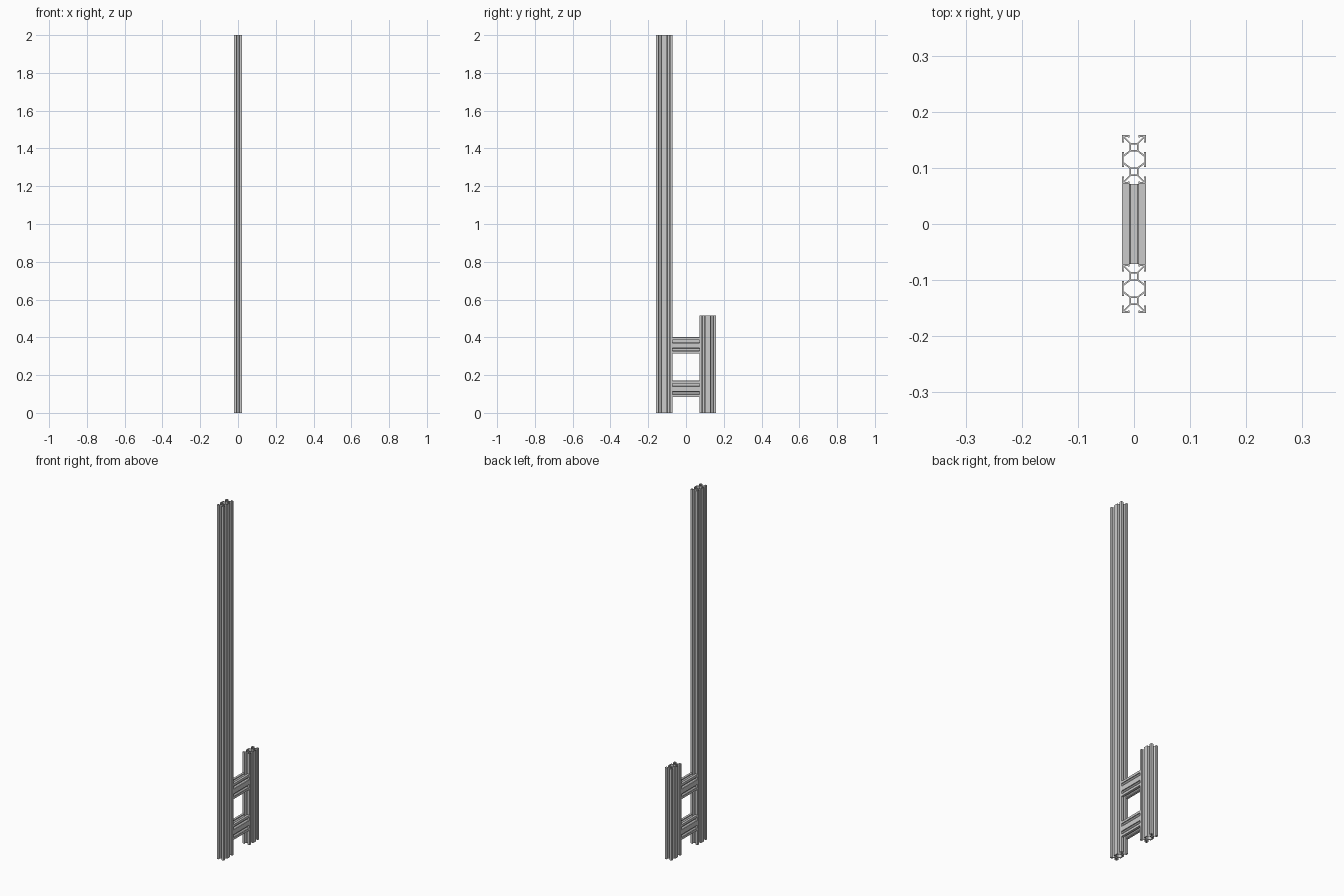
import bpy, bmesh
from mathutils import Matrix

if "Cube" in bpy.data.objects:
    bpy.data.objects.remove(bpy.data.objects["Cube"])

U = 0.0435 / 40          # profile unit: the section is 40 x 80 units

# One quarter of the double T-slot section, from end slot floor to side wall
CORNER = [(5.5, 27), (15.5, 37), (10, 37), (10, 36), (7.5, 36), (7.5, 40)]
ROUND = [(18.5, 40), (19.6, 39.6), (20, 38.5)]
MIDDLE = [(7, 15), (17, 7.5), (17, 10), (16, 10), (16, 12.5), (20, 12.5)]


def quarter():
    flipped = [(y - 20, x + 20) for x, y in reversed(CORNER)]   # mirror on the corner diagonal
    return CORNER + ROUND + flipped + MIDDLE


def mirror_all(q):
    """Mirror a quarter outline into a full closed loop."""
    right = q + [(x, -y) for x, y in reversed(q)]
    return right + [(-x, y) for x, y in reversed(right)]


def square(cy, h):
    return [(-h, cy - h), (h, cy - h), (h, cy + h), (-h, cy + h)]


LOOPS = [mirror_all(quarter()),
         mirror_all([(5.5, 13), (17.2, 4)]),      # central octagonal cavity
         square(20, 4.8), square(-20, 4.8)]       # core bores


def extrusion(name, length, center, rotation=None):
    """Extrude the filled section along local z, then bake it to a mesh."""
    cu = bpy.data.curves.new(name + "_section", 'CURVE')
    cu.dimensions = '2D'
    cu.fill_mode = 'BOTH'
    cu.extrude = length / 2
    for pts in LOOPS:
        sp = cu.splines.new('POLY')
        sp.points.add(len(pts) - 1)
        for p, (x, y) in zip(sp.points, pts):
            p.co = (x * U, y * U, 0, 1)
        sp.use_cyclic_u = True
    tmp = bpy.data.objects.new(name + "_tmp", cu)
    bpy.context.collection.objects.link(tmp)
    dg = bpy.context.evaluated_depsgraph_get()
    me = bpy.data.meshes.new_from_object(tmp.evaluated_get(dg))
    bpy.data.objects.remove(tmp)
    bm = bmesh.new()
    bm.from_mesh(me)
    bmesh.ops.remove_doubles(bm, verts=bm.verts, dist=1e-5)
    bmesh.ops.recalc_face_normals(bm, faces=bm.faces)
    if rotation:
        bm.transform(rotation)
    for f in bm.faces:
        f.smooth = False
    bm.to_mesh(me)
    bm.free()
    me.name = name
    ob = bpy.data.objects.new(name, me)
    ob.location = center
    bpy.context.collection.objects.link(ob)
    return ob


# Uprights
POST_Y = 0.115
extrusion("tall_post", 2.0, (0, -POST_Y, 1.0))
extrusion("short_post", 0.516, (0, POST_Y, 0.258))

# Cross bars between the uprights
turn = Matrix.Rotation(1.5707963, 4, 'X')
for name, z in (("lower_cross_bar", 0.127), ("upper_cross_bar", 0.357)):
    extrusion(name, 0.143, (0, 0, z), turn)
